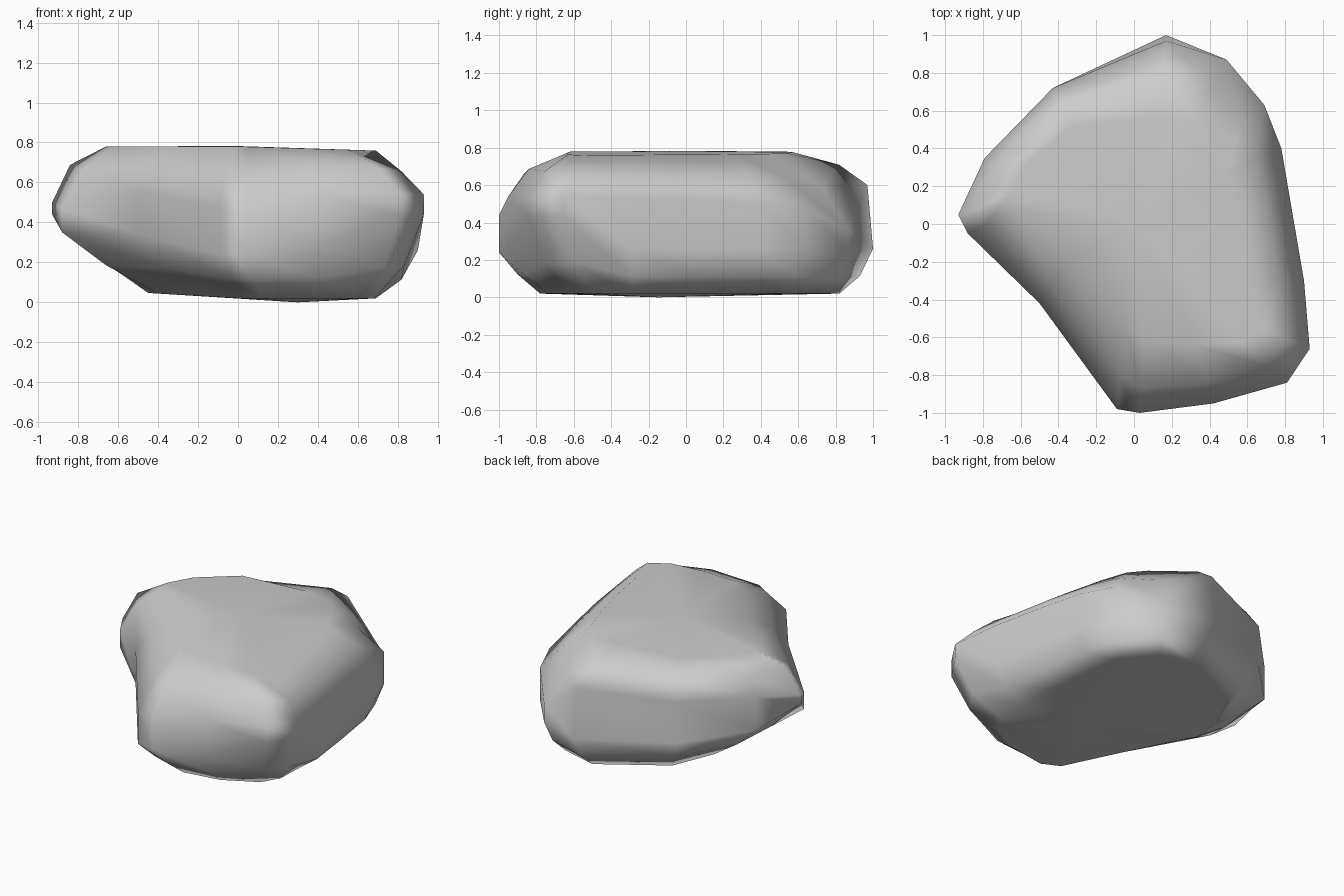
import bpy, bmesh
from mathutils import Vector

# Columns round the boulder, clockwise from the back:
# wall x, y | wall low z, high z | top rim x, y | bottom rim x, y | shoulder bulge
COLUMNS = [
    (0.17, 1.00, .26, .60, 0.13, 0.57, 0.15, 0.82, .24),
    (0.49, 0.87, .24, .36, 0.34, 0.54, 0.41, 0.75, .12),
    (0.69, 0.63, .25, .48, 0.43, 0.44, 0.58, 0.54, .06),
    (0.78, 0.40, .25, .50, 0.49, 0.27, 0.63, 0.34, .06),
    (0.84, 0.05, .25, .52, 0.56, 0.00, 0.67, 0.00, .08),
    (0.90, -.30, .26, .53, 0.62, -.33, 0.69, -.28, .08),
    (0.93, -.66, .44, .54, 0.69, -.56, 0.68, -.50, .06),
    (0.81, -.84, .43, .54, 0.55, -.63, 0.61, -.62, .20),
    (0.42, -.95, .28, .54, 0.33, -.64, 0.38, -.74, .28),
    (0.03, -1.0, .24, .44, 0.05, -.62, 0.12, -.78, .30),
    (-.09, -.98, .24, .48, -.04, -.55, 0.00, -.72, .18),
    (-.50, -.42, .34, .56, -.34, -.20, -.20, -.35, .20),
    (-.88, -.05, .35, .47, -.63, 0.07, -.40, 0.00, .22),
    (-.93, 0.05, .44, .50, -.66, 0.16, -.45, 0.08, .34),
    (-.79, 0.35, .33, .56, -.57, 0.32, -.43, 0.30, .20),
    (-.43, 0.72, .28, .57, -.33, 0.52, -.30, 0.58, .20),
]


def rounded(wall, rim, bulge):
    """Point between wall and rim, pushed towards their shared corner."""
    corner = Vector((wall.x, wall.y, rim.z))
    return wall.lerp(rim, 0.5).lerp(corner, bulge)


# Boulder: stacked rings from the bottom rim up to the top rim
bm = bmesh.new()
rings = []
for x, y, zl, zh, tx, ty, bx, by, bulge in COLUMNS:
    low = Vector((x, y, zl))
    high = Vector((x, y - (0.03 if y > 0.9 else 0), zh))
    top = Vector((tx, ty, 0.78 - 0.03 * max(0, tx)))
    bottom = Vector((bx, by, 0.02 + 0.06 * max(0, -bx)))
    under_bulge = 0.22 if x > 0.1 else 0.08
    points = [bottom, rounded(low, bottom, under_bulge), low, high,
              rounded(high, top, bulge), top]
    rings.append([bm.verts.new(p) for p in points])

# Side walls and the nearly flat caps
under = bm.verts.new((0.3, -0.15, 0.0))
crown = bm.verts.new((0.0, 0.0, 0.782))
for a, b in zip(rings, rings[1:] + rings[:1]):
    for i in range(len(a) - 1):
        bm.faces.new((a[i], a[i + 1], b[i + 1], b[i]))
    bm.faces.new((under, a[0], b[0]))
    bm.faces.new((crown, b[-1], a[-1]))
bmesh.ops.recalc_face_normals(bm, faces=bm.faces)
for f in bm.faces:
    f.smooth = True

mesh = bpy.data.meshes.new("boulder")
bm.to_mesh(mesh)
bm.free()
boulder = bpy.data.objects.new("boulder", mesh)
bpy.context.collection.objects.link(boulder)

# Large facets keep flat-looking shading
weighted = boulder.modifiers.new("flat_facets", 'WEIGHTED_NORMAL')
weighted.weight = 60
